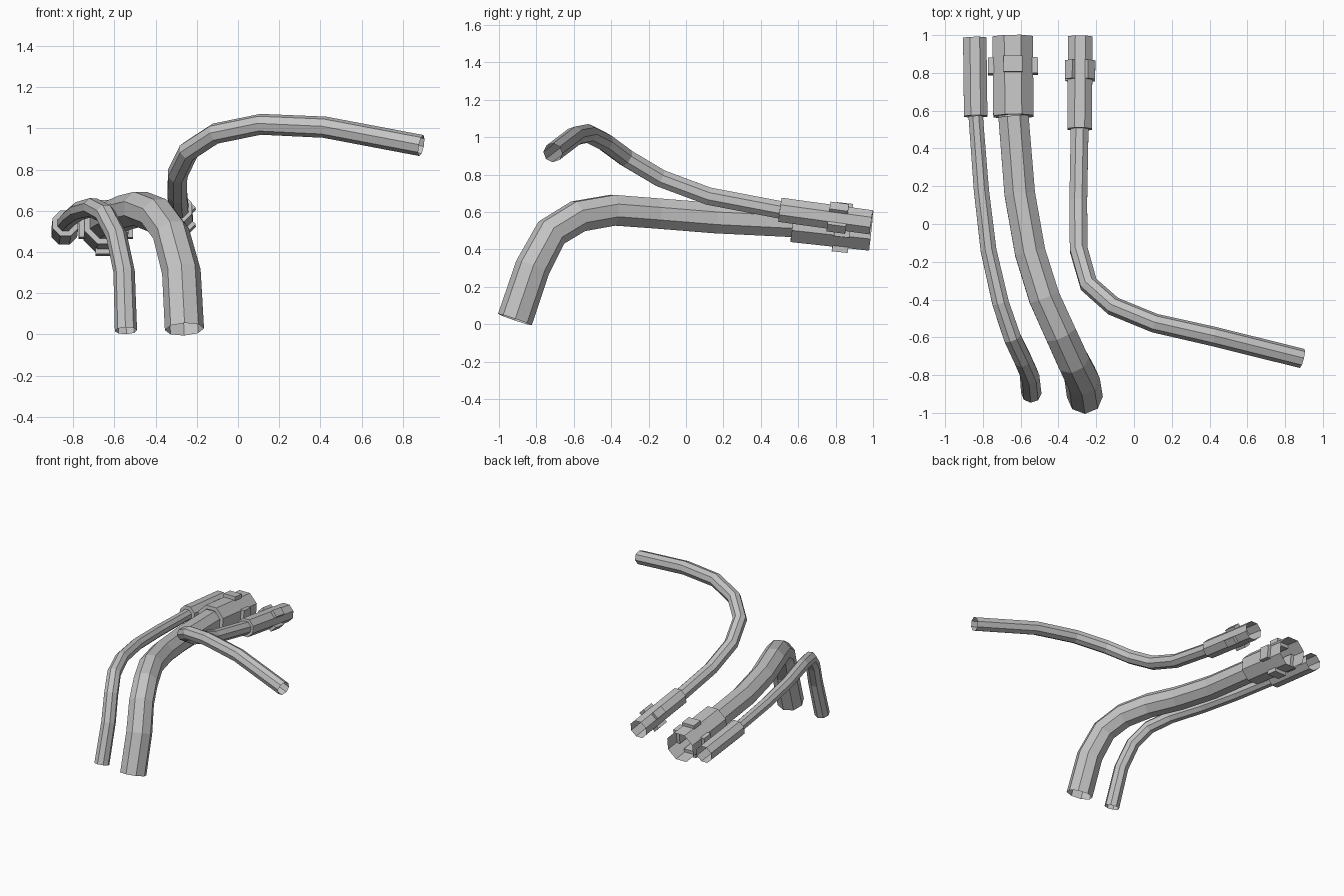
import bpy, bmesh, math
from mathutils import Vector, Matrix

cube = bpy.data.objects.get("Cube")
if cube:
    bpy.data.objects.remove(cube, do_unlink=True)

grey = bpy.data.materials.new("hose_grey")
grey.use_nodes = True
GREY = (0.55, 0.55, 0.55, 1)
grey.diffuse_color = GREY
grey.node_tree.nodes["Principled BSDF"].inputs["Base Color"].default_value = GREY
SIDES = 8


def finish(bm, name):
    bmesh.ops.recalc_face_normals(bm, faces=bm.faces)
    mesh = bpy.data.meshes.new(name)
    bm.to_mesh(mesh)
    bm.free()
    mesh.materials.append(grey)
    bpy.context.collection.objects.link(bpy.data.objects.new(name, mesh))


def tube(name, path, radii):
    """Open eight-sided tube; radii are half widths across the flats."""
    pts = [Vector(p) for p in path]
    bm = bmesh.new()
    side, old, prev = Vector((1, 0, 0)), None, None
    for i, (p, r) in enumerate(zip(pts, radii)):
        t = (pts[min(i + 1, len(pts) - 1)] - pts[max(i - 1, 0)]).normalized()
        if old:
            side = old.rotation_difference(t) @ side
        side = (side - t * side.dot(t)).normalized()
        up = side.cross(t)
        old = t
        ring = []
        for k in range(SIDES):
            a = math.tau * (k + 0.5) / SIDES
            offset = side * math.cos(a) + up * math.sin(a)
            ring.append(bm.verts.new(p + offset * r / math.cos(math.pi / SIDES)))
        if prev:
            for k in range(SIDES):
                j = (k + 1) % SIDES
                bm.faces.new((prev[k], prev[j], ring[j], ring[k]))
        prev = ring
    finish(bm, name)


def sleeve(name, back, front, outer, inner):
    """Wider end fitting, open behind, with a stepped face around the hose."""
    back, front = Vector(back), Vector(front)
    t = (front - back).normalized()
    side = (Vector((1, 0, 0)) - t * t.x).normalized()
    up = side.cross(t)
    bm = bmesh.new()
    rings = []
    for p, r in ((back, outer), (front, outer), (front, inner)):
        ring = []
        for k in range(SIDES):
            a = math.tau * (k + 0.5) / SIDES
            offset = side * math.cos(a) + up * math.sin(a)
            ring.append(bm.verts.new(p + offset * r / math.cos(math.pi / SIDES)))
        rings.append(ring)
    for a, b in zip(rings, rings[1:]):
        for k in range(SIDES):
            j = (k + 1) % SIDES
            bm.faces.new((a[k], a[j], b[j], b[k]))
    finish(bm, name)


def tabs(name, back, front, dist, radius, rise, size, turn):
    """Four raised lugs around a sleeve."""
    back, front = Vector(back), Vector(front)
    t = (front - back).normalized()
    side = (Vector((1, 0, 0)) - t * t.x).normalized()
    up = side.cross(t)
    for n in range(4):
        a = math.radians(turn + 90 * n)
        out = side * math.cos(a) + up * math.sin(a)
        wide = t.cross(out)
        bm = bmesh.new()
        basis = Matrix((out, wide, t)).transposed().to_4x4()
        place = Matrix.Translation(back + t * dist + out * radius)
        bmesh.ops.create_cube(bm, size=1, matrix=place @ basis @
                              Matrix.Diagonal((rise * 2, size[0], size[1], 1)))
        finish(bm, f"{name}_{n + 1}")


# Wide hose with its sleeve and lugs
wide_back, wide_front = (-0.643, 0.99, 0.50), (-0.638, 0.57, 0.546)
tube("wide_hose",
     [wide_front, (-0.605, 0.16, 0.567), (-0.55, -0.15, 0.592), (-0.475, -0.39, 0.61),
      (-0.39, -0.577, 0.577), (-0.325, -0.72, 0.49), (-0.275, -0.82, 0.305),
      (-0.26, -0.915, 0.025)],
     [0.08, 0.081, 0.081, 0.082, 0.083, 0.084, 0.087, 0.088])
sleeve("wide_sleeve", wide_back, wide_front, 0.107, 0.08)
tabs("wide_sleeve_lug", wide_back, wide_front, 0.155, 0.107, 0.025, (0.1, 0.085), 0)

# Thin hose with its plain sleeve
thin_back, thin_front = (-0.843, 0.985, 0.497), (-0.838, 0.57, 0.54)
tube("thin_hose",
     [thin_front, (-0.808, 0.18, 0.572), (-0.77, -0.14, 0.60), (-0.706, -0.42, 0.617),
      (-0.645, -0.60, 0.585), (-0.59, -0.715, 0.48), (-0.553, -0.80, 0.305),
      (-0.544, -0.895, 0.018)],
     [0.038, 0.04, 0.042, 0.044, 0.046, 0.047, 0.048, 0.05])
sleeve("thin_sleeve", thin_back, thin_front, 0.062, 0.038)

# Side hose bending to the left, with its sleeve and diagonal lugs
side_back, side_front = (-0.284, 0.99, 0.545), (-0.288, 0.502, 0.612)
tube("side_hose",
     [side_front, (-0.295, 0.12, 0.685), (-0.293, -0.135, 0.78), (-0.24, -0.32, 0.89),
      (-0.11, -0.435, 0.975), (0.11, -0.525, 1.02), (0.42, -0.595, 1.006),
      (0.89, -0.712, 0.917)],
     [0.047] * 6 + [0.048, 0.048])
sleeve("side_sleeve", side_back, side_front, 0.065, 0.047)
tabs("side_sleeve_lug", side_back, side_front, 0.18, 0.065, 0.021, (0.055, 0.1), 45)
